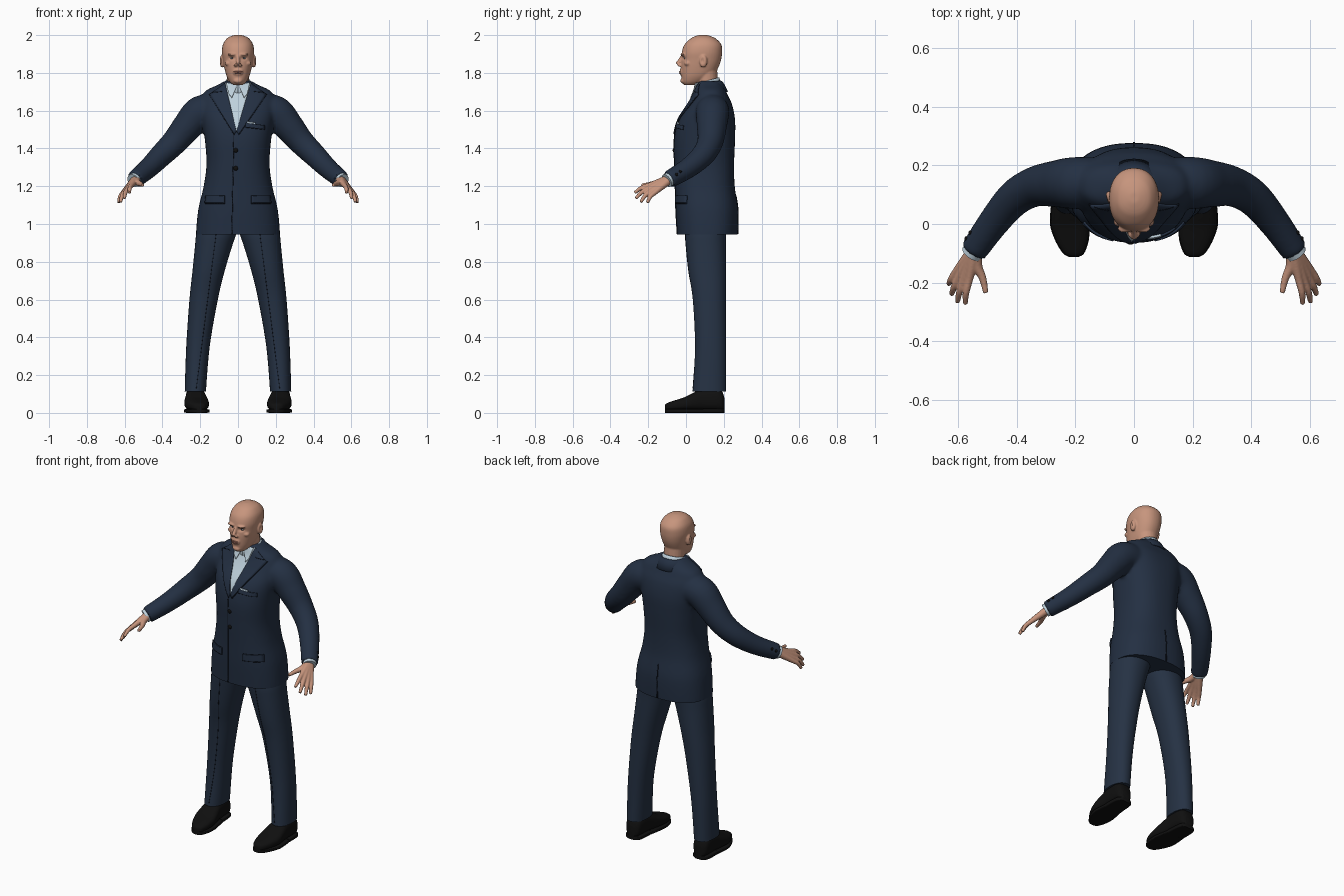
import bpy, bmesh, math
from mathutils import Vector, Matrix
from mathutils.bvhtree import BVHTree

if "Cube" in bpy.data.objects:
    bpy.data.objects.remove(bpy.data.objects["Cube"])


def material(name, rgb):
    m = bpy.data.materials.new(name)
    m.use_nodes = True
    m.diffuse_color = (*rgb, 1)
    m.node_tree.nodes["Principled BSDF"].inputs["Base Color"].default_value = (*rgb, 1)
    return m


NAVY = material("navy wool", (0.017, 0.029, 0.055))
TROUSER = material("trouser navy", (0.019, 0.032, 0.058))
SEAM = material("dark seam", (0.006, 0.009, 0.017))
BLACK = material("black leather", (0.005, 0.005, 0.005))
WHITE = material("pale blue shirt", (0.52, 0.64, 0.72))
SKIN = material("skin", (0.57, 0.30, 0.205))
LIP = material("lips", (0.40, 0.17, 0.13))
EYE = material("eye white", (0.55, 0.55, 0.55))
IRIS = material("iris", (0.03, 0.05, 0.07))
made = []


def spline(rows, k=5):
    # Catmull-Rom interpolation of rows of numbers
    out = []
    for i in range(len(rows) - 1):
        quad = zip(rows[max(i - 1, 0)], rows[i], rows[i + 1], rows[min(i + 2, len(rows) - 1)])
        quad = list(quad)
        for j in range(k):
            t = j / k
            out.append([b + t * ((c - a) + t * (2 * a - 5 * b + 4 * c - d + t * (3 * b - a - 3 * c + d))) / 2
                        for a, b, c, d in quad])
    return out + [list(rows[-1])]


def oval(center, u, v, power=2, n=40):
    pts = []
    for i in range(n):
        c, s = math.cos(math.tau * i / n), math.sin(math.tau * i / n)
        pts.append(center + u * math.copysign(abs(c) ** (2 / power), c)
                   + v * math.copysign(abs(s) ** (2 / power), s))
    return pts


def loft(bm, rings, caps=True):
    loops = [[bm.verts.new(p) for p in r] for r in rings]
    n = len(loops[0])
    for a, b in zip(loops, loops[1:]):
        for i in range(n):
            bm.faces.new((a[i], a[(i + 1) % n], b[(i + 1) % n], b[i]))
    if caps:
        bm.faces.new(loops[0])
        bm.faces.new(loops[-1])


def stack(bm, rows, power):
    # rows: height, half width, front y, back y
    loft(bm, [oval(Vector((0, (f + b) / 2, z)), Vector((w, 0, 0)), Vector((0, (b - f) / 2, 0)), power)
              for z, w, f, b in spline(rows)])


def tube(bm, rows, side=1, n=20):
    # rows: x, y, z, radius
    rows = spline([(x * side, y, z, r) for x, y, z, r in rows])
    pts = [Vector(r[:3]) for r in rows]
    rings = []
    for i, p in enumerate(pts):
        t = (pts[min(i + 1, len(pts) - 1)] - pts[max(i - 1, 0)]).normalized()
        u = t.cross(Vector((0, 0.3, 1))).normalized()
        rings.append(oval(p, u * rows[i][3], t.cross(u) * rows[i][3], n=n))
    loft(bm, rings)


def blob(bm, center, size):
    bmesh.ops.create_uvsphere(bm, u_segments=20, v_segments=12, radius=1,
                              matrix=Matrix.Translation(center) @ Matrix.Diagonal((*size, 1)))


def finish(name, bm, mat, voxel=0, smooth=0, thick=0):
    bmesh.ops.recalc_face_normals(bm, faces=bm.faces)
    me = bpy.data.meshes.new(name)
    bm.to_mesh(me)
    bm.free()
    ob = bpy.data.objects.new(name, me)
    bpy.context.collection.objects.link(ob)
    if voxel:
        mod = ob.modifiers.new("Fuse", 'REMESH')
        mod.mode, mod.voxel_size = 'VOXEL', voxel
        mod = ob.modifiers.new("Relax", 'SMOOTH')
        mod.iterations = smooth
        dg = bpy.context.evaluated_depsgraph_get()
        me = bpy.data.meshes.new_from_object(ob.evaluated_get(dg))
        ob.modifiers.clear()
        ob.data = me
    if thick:
        mod = ob.modifiers.new("Thickness", 'SOLIDIFY')
        mod.thickness, mod.offset = thick, 0
    me.materials.clear()
    me.materials.append(mat)
    made.append(ob)
    return ob


def bvh(ob):
    return BVHTree.FromPolygons([v.co for v in ob.data.vertices], [p.vertices for p in ob.data.polygons])


def patch(name, target, corners, mat, lift=0.003, thick=0.004, face=-1, nu=8, nv=16):
    # four (x, z) corners draped on the target from the front or the back
    a, b, c, d = [Vector(p) for p in corners]
    bm = bmesh.new()
    grid = []
    for j in range(nv + 1):
        l, r = a.lerp(d, j / nv), b.lerp(c, j / nv)
        row = []
        for i in range(nu + 1):
            q = l.lerp(r, i / nu)
            hit = target.ray_cast(Vector((q.x, face, q.y)), Vector((0, -face, 0)))[0]
            if hit is None:
                hit = target.find_nearest(Vector((q.x, face * 0.1 + 0.1, q.y)))[0]
            row.append(bm.verts.new(hit + Vector((0, face * lift, 0))))
        grid.append(row)
    for p, q in zip(grid, grid[1:]):
        for i in range(nu):
            bm.faces.new((p[i], p[i + 1], q[i + 1], q[i]))
    return finish(name, bm, mat, thick=thick)


def band(name, rows, arc, drop, mat):
    # collar band around the neck, lower in front; rows: back height, radius
    bm = bmesh.new()
    n = 40
    loops = []
    for z, r in rows:
        loops.append([bm.verts.new((r * math.sin(t), 0.112 + r * math.cos(t), z - drop * (1 - math.cos(t)) / 2))
                      for t in [arc * (2 * i / n - 1) for i in range(n + 1)]])
    for p, q in zip(loops, loops[1:]):
        for i in range(n):
            bm.faces.new((p[i], p[i + 1], q[i + 1], q[i]))
    finish(name, bm, mat, thick=0.006)


# Jacket: torso and sleeves fused, then trimmed to a crisp hem
bm = bmesh.new()
stack(bm, [(0.90, 0.222, -0.045, 0.27), (0.96, 0.222, -0.048, 0.275), (1.08, 0.21, -0.055, 0.275),
           (1.2, 0.182, -0.058, 0.258), (1.32, 0.167, -0.062, 0.255), (1.45, 0.176, -0.063, 0.26),
           (1.55, 0.19, -0.04, 0.26), (1.63, 0.2, 0.01, 0.245), (1.68, 0.19, 0.038, 0.222),
           (1.71, 0.165, 0.05, 0.208), (1.735, 0.11, 0.055, 0.192), (1.758, 0.07, 0.06, 0.18)], 2.4)
for s in (1, -1):
    tube(bm, [(0.12, 0.14, 1.60, 0.085), (0.2, 0.14, 1.59, 0.089), (0.265, 0.137, 1.52, 0.08),
              (0.335, 0.128, 1.435, 0.069), (0.405, 0.09, 1.365, 0.062), (0.475, 0.01, 1.295, 0.054),
              (0.547, -0.092, 1.235, 0.047)], s, 28)
jacket = finish("jacket", bm, NAVY, 0.01, 6)
bm = bmesh.new()
bm.from_mesh(jacket.data)
cut = bmesh.ops.bisect_plane(bm, geom=bm.verts[:] + bm.edges[:] + bm.faces[:], plane_co=(0, 0, 0.945),
                             plane_no=(0, 0, 1), clear_inner=True)
bmesh.ops.holes_fill(bm, edges=[e for e in bm.edges if e.is_boundary])
bm.to_mesh(jacket.data)
bm.free()
cloth = bvh(jacket)

# Shirt front, lapels, pockets, seams and buttons
patch("shirt_front", cloth, [(-0.07, 1.745), (0.07, 1.745), (-0.005, 1.49), (-0.013, 1.49)], WHITE, 0.001, 0.003)
for s, side in ((1, "left"), (-1, "right")):
    patch(side + "_lapel", cloth, [(0.068 * s, 1.745), (0.15 * s, 1.685), (0.012 * s - 0.008, 1.475),
                                   (-0.008, 1.49)], NAVY, 0.004, 0.008)
    patch(side + "_lapel_edge", cloth, [(0.148 * s, 1.687), (0.153 * s, 1.685), (0.014 * s - 0.008, 1.472),
                                        (0.01 * s - 0.008, 1.472)], SEAM, 0.002, 0.006, nu=2)
    patch(side + "_lapel_notch", cloth, [(0.085 * s, 1.703), (0.135 * s, 1.698), (0.135 * s, 1.694),
                                         (0.085 * s, 1.699)], SEAM, 0.007, 0.004, nv=2)
    patch(side + "_shirt_collar_wing", cloth, [(0.003 * s, 1.738), (0.062 * s, 1.748), (0.05 * s, 1.69),
                                               (0.032 * s, 1.668)], WHITE, 0.008, 0.006)
    patch(side + "_pocket_flap", cloth, [(0.07 * s, 1.15), (0.17 * s, 1.15), (0.174 * s, 1.112),
                                         (0.07 * s, 1.112)], NAVY, 0.005, 0.008)
    patch(side + "_pocket_shadow", cloth, [(0.07 * s, 1.113), (0.174 * s, 1.113), (0.174 * s, 1.107),
                                           (0.07 * s, 1.107)], SEAM, 0.003, 0.004, nv=2)
patch("breast_pocket", cloth, [(0.04, 1.534), (0.14, 1.522), (0.14, 1.502), (0.04, 1.514)], NAVY, 0.004, 0.008)
patch("pocket_square", cloth, [(0.048, 1.542), (0.092, 1.536), (0.092, 1.528), (0.048, 1.533)], WHITE, 0.005, 0.008, nv=3)
patch("breast_pocket_seam", cloth, [(0.04, 1.515), (0.14, 1.503), (0.14, 1.499), (0.04, 1.511)], SEAM, 0.004, 0.006, nv=2)
patch("front_seam", cloth, [(-0.024, 1.485), (-0.02, 1.485), (-0.03, 0.947), (-0.035, 0.947)], SEAM, 0.001, 0.004, nu=1, nv=40)
patch("back_vent", cloth, [(-0.002, 1.15), (0.002, 1.15), (0.003, 0.947), (-0.003, 0.947)], SEAM, 0.001, 0.004, 1, nu=1)
bm = bmesh.new()
for z in (1.39, 1.295):
    blob(bm, cloth.ray_cast(Vector((-0.012, -1, z)), Vector((0, 1, 0)))[0], (0.012, 0.007, 0.012))
for s in (1, -1):
    for y, z in ((-0.05, 1.262), (-0.03, 1.278)):
        hit = cloth.ray_cast(Vector((s, y, z)), Vector((-s, 0, 0)))[0]
        if hit:
            blob(bm, hit, (0.006, 0.008, 0.008))
finish("buttons", bm, BLACK)
band("shirt_collar", [(1.776, 0.062), (1.755, 0.066), (1.70, 0.07)], math.pi, 0.035, WHITE)
band("jacket_collar", [(1.757, 0.071), (1.748, 0.083), (1.70, 0.108)], 2.0, 0.012, NAVY)

# Trouser legs, shoes, cuffs and hands on both sides
for s, side in ((1, "left"), (-1, "right")):
    bm = bmesh.new()
    rows = spline([(1.03, 0.1, 0.11, 0.105, 0.1), (0.95, 0.115, 0.105, 0.106, 0.108), (0.88, 0.13, 0.106, 0.098, 0.106),
                   (0.75, 0.156, 0.113, 0.085, 0.1), (0.6, 0.182, 0.124, 0.075, 0.088),
                   (0.35, 0.212, 0.13, 0.062, 0.082), (0.112, 0.226, 0.123, 0.056, 0.088)])
    loft(bm, [oval(Vector((x * s, y, z)), Vector((rx, 0, 0)), Vector((0, ry, 0)), 2.2) for z, x, y, rx, ry in rows])
    leg = finish(side + "_trouser_leg", bm, TROUSER)
    patch(side + "_trouser_crease", bvh(leg), [(0.115 * s, 0.944), (0.118 * s, 0.944), (0.222 * s, 0.13),
                                               (0.219 * s, 0.13)], SEAM, 0, 0.003, nu=1, nv=40)

    # rows: y, centre x, half width, top height
    last = [(-0.112, 0.205, 0.014, 0.04), (-0.1, 0.206, 0.033, 0.052), (-0.06, 0.211, 0.053, 0.066),
            (-0.01, 0.218, 0.064, 0.082), (0.03, 0.221, 0.062, 0.102), (0.09, 0.224, 0.053, 0.13),
            (0.16, 0.226, 0.05, 0.135), (0.19, 0.226, 0.042, 0.115), (0.203, 0.226, 0.022, 0.08)]
    for part, use, low, top, grow in (("shoe", last, 0.012, None, 0), ("sole", last[:6], 0, 0.02, 0.003),
                                      ("heel", last[5:], 0, 0.024, 0.003)):
        bm = bmesh.new()
        loft(bm, [oval(Vector((x * s, y, ((top or h) + low) / 2)), Vector((w + grow, 0, 0)),
                       Vector((0, 0, ((top or h) - low) / 2)), 2.6 if part == "shoe" else 6)
                  for y, x, w, h in spline(use)])
        finish(side + "_" + part, bm, BLACK)

    bm = bmesh.new()
    tube(bm, [(0.53, -0.068, 1.249, 0.037), (0.554, -0.102, 1.229, 0.037)], s)
    finish(side + "_shirt_cuff", bm, WHITE)

    bm = bmesh.new()
    start = Vector((0.537, -0.078, 1.243))
    for knuckle, tip in (((0.562, -0.19, 1.207), (0.575, -0.272, 1.165)), ((0.58, -0.19, 1.192), (0.602, -0.266, 1.135)),
                         ((0.596, -0.181, 1.177), (0.622, -0.24, 1.115)), ((0.607, -0.164, 1.167), (0.632, -0.205, 1.112))):
        k, t = Vector(knuckle), Vector(tip)
        mid = k.lerp(t, 0.5) + Vector((0.004, -0.004, 0.006))
        tube(bm, [(*start, 0.024), (*start.lerp(k, 0.5), 0.019), (*k, 0.0135), (*mid, 0.0115),
                  (*t, 0.0085)], s, 14)
    tube(bm, [(*start, 0.022), (0.535, -0.14, 1.222, 0.018), (0.516, -0.185, 1.212, 0.013),
              (0.505, -0.235, 1.205, 0.009)], s, 14)
    finish(side + "_hand", bm, SKIN, 0.004, 3)

# Head: skull, neck, nose, brows, chin and ears fused, then sockets pressed in
bm = bmesh.new()
stack(bm, [(1.735, 0.024, -0.008, 0.05), (1.75, 0.042, -0.019, 0.09), (1.775, 0.057, -0.024, 0.13),
           (1.80, 0.066, -0.026, 0.155), (1.835, 0.074, -0.027, 0.174), (1.87, 0.08, -0.024, 0.186),
           (1.91, 0.085, -0.022, 0.191), (1.95, 0.08, -0.008, 0.187), (1.98, 0.061, 0.022, 0.16),
           (1.993, 0.041, 0.045, 0.135), (2.001, 0.016, 0.072, 0.108)], 2.2)
tube(bm, [(0, 0.118, 1.66, 0.058), (0, 0.112, 1.74, 0.057), (0, 0.105, 1.83, 0.06)])
tube(bm, [(0, -0.018, 1.89, 0.009), (0, -0.032, 1.868, 0.010), (0, -0.045, 1.845, 0.013)])
blob(bm, (0, -0.016, 1.758), (0.024, 0.014, 0.014))
blob(bm, (0, -0.024, 1.805), (0.028, 0.01, 0.02))
for s in (1, -1):
    blob(bm, (0.013 * s, -0.034, 1.84), (0.009, 0.012, 0.008))
    blob(bm, (0.03 * s, -0.016, 1.898), (0.027, 0.014, 0.007))
    blob(bm, (0.05 * s, 0.008, 1.85), (0.02, 0.018, 0.014))
    blob(bm, (0.084 * s, 0.092, 1.862), (0.014, 0.021, 0.034))
head = finish("head", bm, SKIN, 0.0045, 4)
for v in head.data.vertices:
    x, y, z = abs(v.co.x), v.co.y, v.co.z
    if y < 0.03:
        v.co.y += 0.010 * math.exp(-((x - 0.031) / 0.016) ** 2 - ((z - 1.878) / 0.009) ** 2)
    if x > 0.08:
        v.co.x -= math.copysign(0.009, v.co.x) * math.exp(-((y - 0.086) / 0.009) ** 2 - ((z - 1.864) / 0.016) ** 2)

# Eyes and lips placed on the face surface
face = bvh(head)
eyes, irises, lips = bmesh.new(), bmesh.new(), bmesh.new()
for s in (1, -1):
    p = face.ray_cast(Vector((0.031 * s, -1, 1.878)), Vector((0, 1, 0)))[0]
    blob(eyes, p + Vector((0, 0.004, 0)), (0.013, 0.007, 0.0055))
    blob(irises, p + Vector((0, -0.002, 0)), (0.0048, 0.002, 0.0045))
p = face.ray_cast(Vector((0, -1, 1.803)), Vector((0, 1, 0)))[0]
blob(lips, p + Vector((0, 0.002, 0.0035)), (0.023, 0.005, 0.0035))
blob(lips, p + Vector((0, 0.002, -0.0045)), (0.02, 0.0055, 0.0045))
finish("eyes", eyes, EYE)
finish("irises", irises, IRIS)
finish("lips", lips, LIP)

# Smooth shading with sharp edges kept
bpy.ops.object.select_all(action='DESELECT')
for ob in made:
    ob.select_set(True)
bpy.context.view_layer.objects.active = made[0]
bpy.ops.object.shade_smooth_by_angle(angle=math.radians(40))
